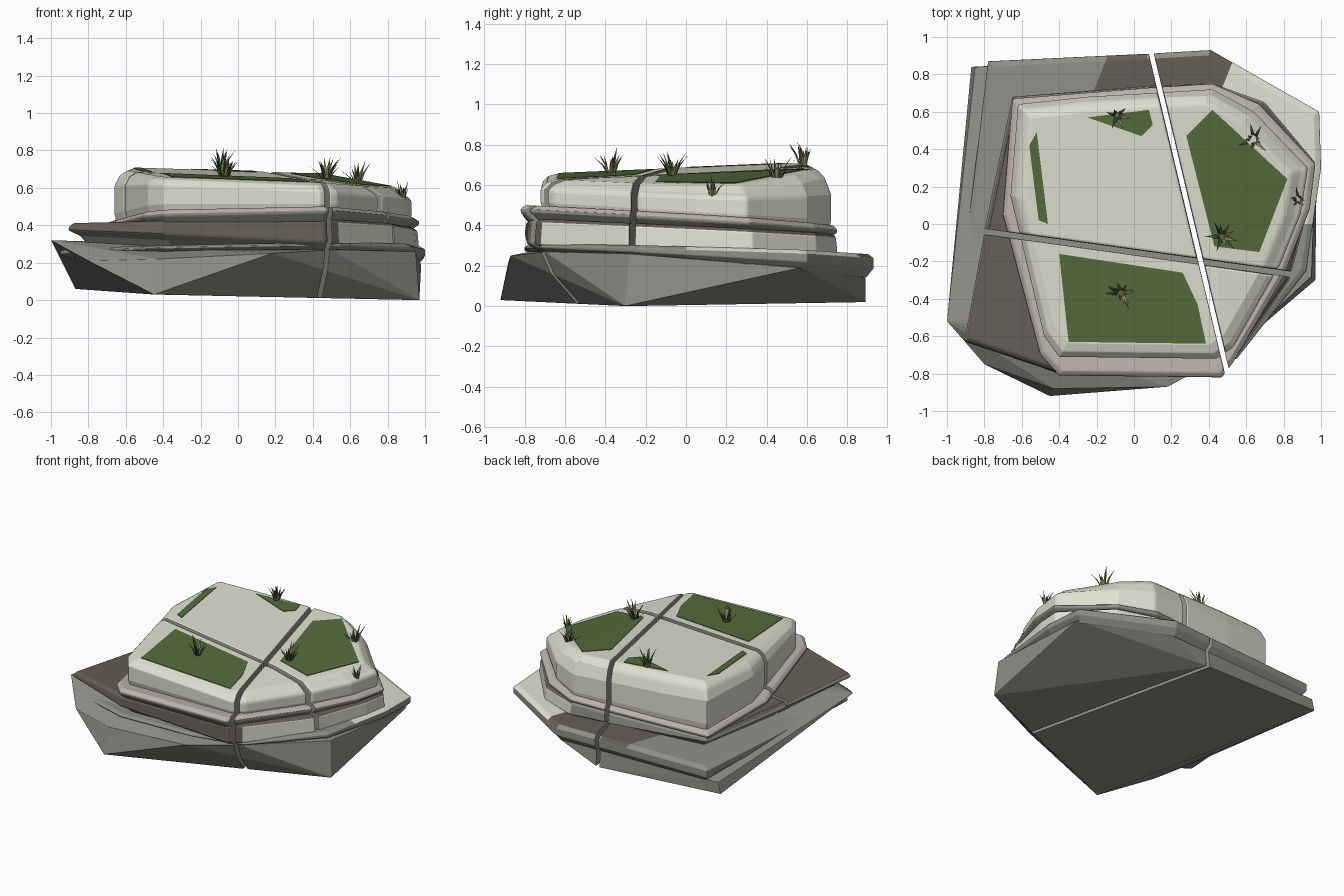
import bpy, bmesh, math, random
from mathutils import Vector

if "Cube" in bpy.data.objects:
    bpy.data.objects.remove(bpy.data.objects["Cube"], do_unlink=True)
random.seed(4)


def material(name, r, g, b):
    m = bpy.data.materials.new(name)
    m.use_nodes = True
    m.diffuse_color = (r, g, b, 1)
    m.node_tree.nodes["Principled BSDF"].inputs["Base Color"].default_value = (r, g, b, 1)
    return m


grey = material("grey stone", .275, .275, .245)
pale = material("pale stone", .74, .74, .64)
brown = material("brown stone", .13, .11, .093)
rose = material("rosy stone", .5, .45, .41)
moss = material("moss", .092, .15, .044)
leaf = material("green blade", .15, .24, .07)
dark_leaf = material("dark blade", .05, .09, .04)
dry_leaf = material("dry blade", .28, .21, .11)
GREY, PALE, BROWN, ROSE = range(4)


def add_object(name, bm, mats, bevel=0):
    bmesh.ops.recalc_face_normals(bm, faces=bm.faces)
    mesh = bpy.data.meshes.new(name)
    bm.to_mesh(mesh)
    bm.free()
    for m in mats:
        mesh.materials.append(m)
    ob = bpy.data.objects.new(name, mesh)
    bpy.context.collection.objects.link(ob)
    if bevel:
        mod = ob.modifiers.new("worn edges", "BEVEL")
        mod.width, mod.segments = bevel, 2
        mod.limit_method, mod.angle_limit = "ANGLE", math.radians(25)


def plane(c, a, b):
    return lambda x, y: c + a * x + b * y


def loft(outline, rings):
    """Stack scaled copies of an outline, each lying on a tilted plane."""
    bm = bmesh.new()
    loops = []
    for scale, height in rings:
        pts = [(.03 + (x - .03) * scale, y * scale) for x, y in outline]
        loops.append([bm.verts.new((x, y, height(x, y))) for x, y in pts])
    n = len(outline)
    for low, high in zip(loops, loops[1:]):
        for i in range(n):
            bm.faces.new((low[i], low[(i + 1) % n], high[(i + 1) % n], high[i]))
    bm.faces.new(loops[0])
    bm.faces.new(loops[-1])
    bmesh.ops.recalc_face_normals(bm, faces=bm.faces)
    return bm


def slice_mesh(bm, co, no, clear=False):
    bmesh.ops.bisect_plane(bm, geom=bm.verts[:] + bm.edges[:] + bm.faces[:],
                           plane_co=co, plane_no=no, clear_outer=clear)


def paint(bm, rule):
    bm.normal_update()
    for f in bm.faces:
        f.material_index = rule(f.calc_center_median(), f.normal)


# Cracks: two points on the ground and half the gap
LONG_CRACK = (Vector((.095, .9, 0)), Vector((.49, -.76, 0)), .013)
CROSS_CRACK = (Vector((-.8, -.04, 0)), Vector((.85, -.27, 0)), .014)


def split(bm, crack):
    a, b, gap = crack
    normal = (b - a).cross(Vector((0, 0, 1))).normalized()
    pieces = []
    for side in (1, -1):
        part = bm.copy()
        slice_mesh(part, a + normal * side * gap, normal * -side, True)
        rim = [e for e in part.edges if e.is_boundary]
        for f in bmesh.ops.holes_fill(part, edges=rim)["faces"]:
            f.material_index = GREY
        pieces.append(part)
    bm.free()
    return pieces


def stone(name, bm, cracks, bevel):
    pieces = [bm]
    for crack in cracks:
        pieces = [p for piece in pieces for p in split(piece, crack)]
    for i, p in enumerate(pieces):
        add_object(f"{name}_{i + 1}", p, (grey, pale, brown, rose), bevel)


# Faceted foundation rock, undercut at the front corners
base = bmesh.new()
for p in [(-.87, .84, .06), (.1, .89, .02), (.97, -.3, 0), (-.45, -.92, .03),
          (-1, -.52, .32), (-.8, -.75, .21), (-.43, -.88, .22), (.18, -.87, .25),
          (.5, -.7, .27), (.95, -.28, .26), (.98, .57, .19), (.4, .89, .14), (-.85, .84, .14)]:
    base.verts.new(p)
bmesh.ops.convex_hull(base, input=base.verts[:])
stone("foundation_rock", base, [LONG_CRACK], .008)

# Broad lower slab, with brown and pale patches on its back ledge
lower = loft([(-.78, .87), (.07, .91), (.41, .93), (.99, .6), (1, .3), (.92, -.25),
              (.55, -.72), (.18, -.8), (-.4, -.8), (-.8, -.66), (-.95, -.53)],
             [(.96, plane(.205, .02, -.08)), (1, plane(.235, .02, -.06)),
              (1, plane(.262, .02, -.035)), (.97, plane(.277, .02, -.03))])
for co, no in [((-.18, .8, 0), (1, -.4, 0)), ((.5, .8, 0), (1, -.4, 0)), ((0, 0, 0), (0, 1, 0))]:
    slice_mesh(lower, co, no)


def ledge_rule(c, n):
    if n.z < .8 or c.y < 0:
        return GREY
    edge = c.x - .4 * (c.y - .8)
    return PALE if edge > .5 else BROWN if edge > -.18 else GREY


paint(lower, ledge_rule)
stone("lower_slab", lower, [LONG_CRACK], .01)

# Middle slab: thick on one side, thinning to an overhanging corner
middle = loft([(-.65, .68), (.1, .74), (.42, .75), (.7, .65), (.97, .33), (.95, .15),
               (.83, -.3), (.54, -.72), (.46, -.79), (-.4, -.8), (-.91, -.63), (-.8, -.03)],
              [(.85, plane(.24, 0, -.02)), (.93, plane(.285, -.055, -.02)),
               (1, plane(.31, -.05, -.03)), (.99, plane(.375, .01, -.05)),
               (.97, plane(.39, .01, -.05))])
paint(middle, lambda c, n: GREY if n.z < -.5 else
      BROWN if n.z > .7 or n.y < -.6 else PALE if n.x > .2 else GREY)
stone("middle_slab", middle, [LONG_CRACK, CROSS_CRACK], .008)

# Rosy lip under the crown
lip = loft([(-.65, .67), (.1, .73), (.42, .75), (.67, .64), (.97, .32), (.94, .08),
            (.8, -.28), (.53, -.74), (.47, -.82), (-.4, -.81), (-.5, -.7), (-.7, .05)],
           [(.95, plane(.37, .02, -.05)), (1, plane(.405, .02, -.065)),
            (1, plane(.42, .02, -.065)), (.97, plane(.44, .02, -.065))])
paint(lip, lambda c, n: ROSE if n.z > .3 else GREY)
stone("lip_slab", lip, [LONG_CRACK, CROSS_CRACK], .008)

# Crown block with a sloping shoulder; its top folds down past FOLD
FOLD = .45
flat_top = plane(.668, -.035, .038)


def drop(x):
    return .11 * max(0, x - FOLD)


def top(x, y):
    return flat_top(x, y) - drop(x)


crown = loft([(-.62, .64), (-.25, .68), (.1, .7), (.42, .72), (.64, .6), (.93, .3), (.89, .05),
              (.78, -.22), (.53, -.66), (.44, -.72), (-.4, -.71), (-.48, -.6), (-.66, .15)],
             [(.98, plane(.41, 0, -.08)), (1, plane(.47, 0, -.06)),
              (1, plane(.585, -.045, -.02)), (.96, plane(.64, -.04, .015)), (.9, flat_top)])
slice_mesh(crown, (FOLD, 0, 0), (1, 0, 0))
for v in crown.verts:
    if v.co.z > .59:
        v.co.z -= drop(v.co.x)
paint(crown, lambda c, n: PALE)
stone("crown_block", crown, [LONG_CRACK, CROSS_CRACK], .014)


# Moss plates following the folded crown top
def moss_plate(name, outline):
    bm = bmesh.new()
    bm.faces.new([bm.verts.new((x, y, 0)) for x, y in outline])
    slice_mesh(bm, (FOLD, 0, 0), (1, 0, 0))
    for v in bm.verts:
        v.co.z = top(v.co.x, v.co.y) - .003
    up = bmesh.ops.extrude_face_region(bm, geom=bm.faces[:])["geom"]
    bmesh.ops.translate(bm, vec=(0, 0, .007),
                        verts=[v for v in up if isinstance(v, bmesh.types.BMVert)])
    add_object(name, bm, [moss])


moss_plate("front_moss", [(-.4, -.16), (.26, -.26), (.34, -.43), (.385, -.64), (-.35, -.63)])
moss_plate("left_moss", [(.28, .47), (.42, .61), (.82, .24), (.67, -.15), (.43, -.12)])
moss_plate("back_moss", [(-.25, .57), (.08, .61), (.1, .53), (.04, .47)])
moss_plate("right_moss", [(-.56, .42), (-.52, .49), (-.46, 0), (-.51, .02)])


# Grass tufts made of bent tapering blades
def tuft(name, x, y, z, size):
    bm = bmesh.new()
    for i in range(11):
        turn = i * 2.4 + random.uniform(-.4, .4)
        out = Vector((math.cos(turn), math.sin(turn), 0))
        side = Vector((-out.y, out.x, 0)) * size * .075
        reach = size * random.uniform(.1, .65)
        height = size * random.uniform(.6, 1.05)
        root = Vector((x, y, z - .01)) + out * size * .08
        mid = root + out * reach * .4 + Vector((0, 0, height * .55))
        tip = root + out * reach + Vector((0, 0, height))
        ridge = out * size * .05
        low = [bm.verts.new(root + d) for d in (side, -side, ridge)]
        bend = [bm.verts.new(mid + d * .8) for d in (side, -side, ridge)]
        point = bm.verts.new(tip)
        for k in range(3):
            j = (k + 1) % 3
            for f in (bm.faces.new((low[k], low[j], bend[j], bend[k])),
                      bm.faces.new((bend[k], bend[j], point))):
                f.material_index = i % 3
    add_object(name, bm, [leaf, dark_leaf, dry_leaf])


tuft("back_tuft", -.09, .58, top(-.09, .58), .13)
tuft("front_tuft", -.07, -.37, top(-.07, -.37), .14)
tuft("left_back_tuft", .64, .45, top(.64, .45) - .02, .13)
tuft("left_edge_tuft", .88, .13, .55, .1)
tuft("left_front_tuft", .47, -.07, top(.47, -.07), .13)
